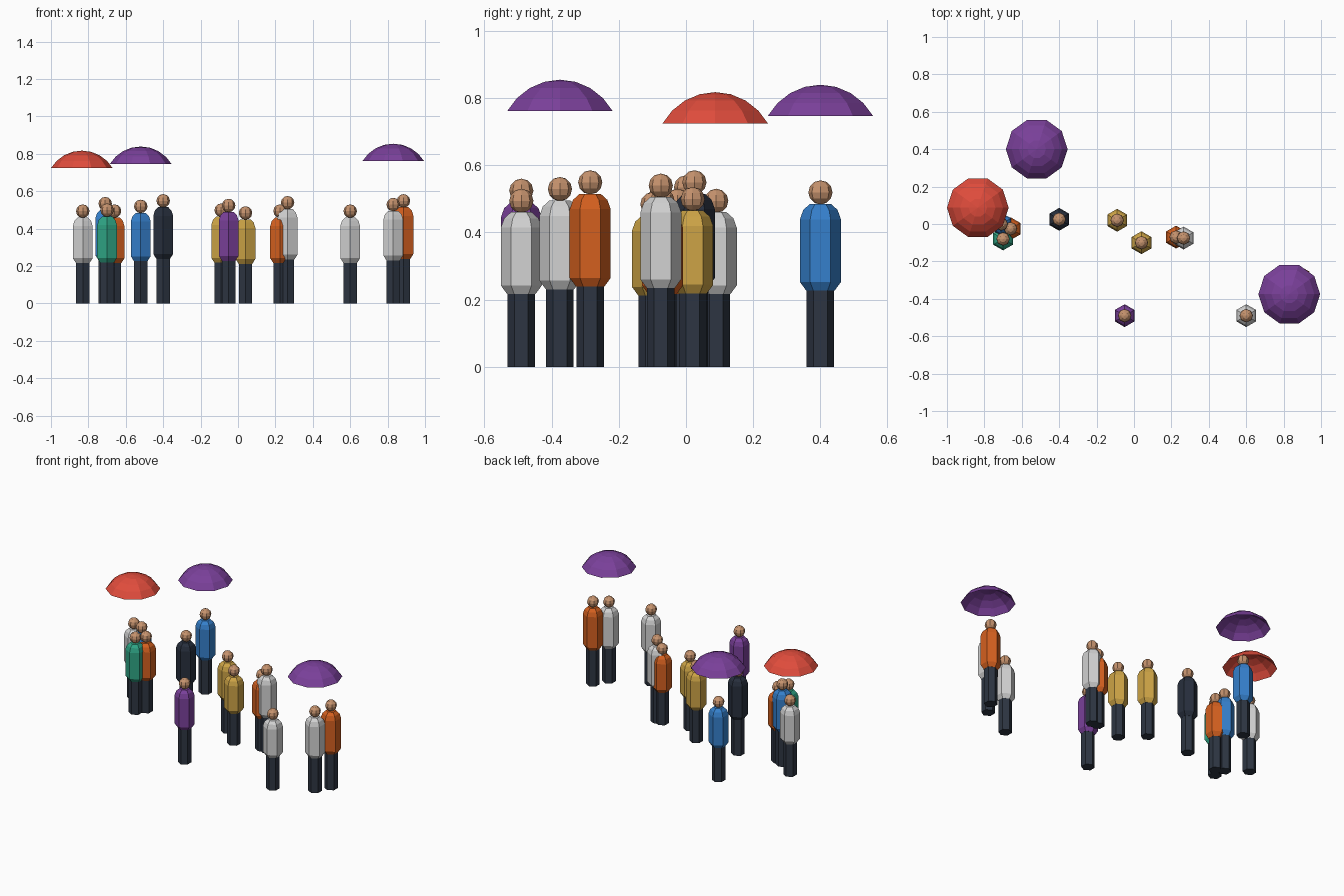
import bpy
import bmesh
from math import sin, cos, pi, radians

cube = bpy.data.objects.get("Cube")
if cube:
    bpy.data.objects.remove(cube, do_unlink=True)


def linear(c):
    return c / 12.92 if c <= 0.04045 else ((c + 0.055) / 1.055) ** 2.4


def material(name, hex_code):
    rgb = [linear(v / 255) for v in bytes.fromhex(hex_code)]
    mat = bpy.data.materials.new(name)
    mat.use_nodes = True
    mat.diffuse_color = (*rgb, 1)
    mat.node_tree.nodes["Principled BSDF"].inputs["Base Color"].default_value = (*rgb, 1)
    return mat


MATS = {name: material(name, code) for name, code in {
    "red": "E04C3C", "purple": "7A409A", "white": "D2D2D2", "teal": "2FA585",
    "orange": "D4601F", "blue": "3580CC", "yellow": "CDA446",
    "navy": "272F3D", "trousers": "2D3542", "skin": "C6936E"}.items()}


def finish(bm, name, mat, location):
    mesh = bpy.data.meshes.new(name)
    bmesh.ops.recalc_face_normals(bm, faces=bm.faces)
    bm.to_mesh(mesh)
    bm.free()
    mesh.materials.append(MATS[mat])
    obj = bpy.data.objects.new(name, mesh)
    obj.location = location
    bpy.context.collection.objects.link(obj)
    return obj


def lathe(name, mat, location, profile, sides, start=0.0, capped=True):
    """Stack polygon rings given as (radius, height); zero radius is a point."""
    bm = bmesh.new()
    rings = []
    for r, z in profile:
        count = sides if r > 0 else 1
        rings.append([bm.verts.new((r * cos(start + 2 * pi * i / sides),
                                    r * sin(start + 2 * pi * i / sides), z))
                      for i in range(count)])
    for low, high in zip(rings, rings[1:]):
        for i in range(sides):
            j = (i + 1) % sides
            if len(high) == 1:
                bm.faces.new((low[i], low[j], high[0]))
            else:
                bm.faces.new((low[i], low[j], high[j], high[i]))
    if capped:
        bm.faces.new(rings[0][::-1])
        bm.faces.new(rings[-1])
    obj = finish(bm, name, mat, location)
    if not capped and obj.data.polygons[0].normal.z < 0:
        obj.data.flip_normals()
    return obj


HEAD = 0.036


def person(label, shirt, x, y, height):
    neck = height - 2 * HEAD + 0.002
    hip = 0.408 * height
    lathe(label + "_legs", "trousers", (x, y, 0),
          [(0.041, 0), (0.041, hip + 0.005)], 6, pi / 2)
    lathe(label + "_torso", shirt, (x, y, 0),
          [(0.042, hip), (0.061, hip + 0.026), (0.061, neck - 0.046),
           (0.051, neck - 0.018), (0.031, neck)], 6, pi / 2)
    bm = bmesh.new()
    bmesh.ops.create_uvsphere(bm, u_segments=8, v_segments=6, radius=HEAD)
    finish(bm, label + "_head", "skin", (x, y, height - HEAD))


def umbrella(label, color, x, y, rim):
    # Shallow open dome, a slice of a sphere
    ball = 0.165 / sin(radians(59))
    steps = 4
    profile = []
    for i in range(steps):
        a = radians(59) * (1 - i / steps)
        profile.append((ball * sin(a), ball * (cos(a) - cos(radians(59)))))
    profile.append((0, ball * (1 - cos(radians(59)))))
    lathe(label + "_umbrella", color, (x, y, rim), profile, 10, 0, capped=False)


# Crowd: shirt colour, x, y, height
CROWD = [
    ("white", -0.83, 0.09, 0.53), ("teal", -0.70, -0.08, 0.535),
    ("orange", -0.66, -0.025, 0.53), ("blue", -0.71, 0.0, 0.57),
    ("blue", -0.52, 0.40, 0.555), ("navy", -0.40, 0.025, 0.585),
    ("yellow", -0.09, 0.02, 0.535), ("purple", -0.05, -0.49, 0.56),
    ("yellow", 0.04, -0.10, 0.52), ("orange", 0.225, -0.07, 0.53),
    ("white", 0.265, -0.075, 0.575), ("white", 0.60, -0.49, 0.53),
    ("white", 0.83, -0.375, 0.565), ("orange", 0.885, -0.285, 0.585),
]
for n, (shirt, x, y, height) in enumerate(CROWD, 1):
    person(f"person_{n}", shirt, x, y, height)

# Umbrellas floating above three of the people
umbrella("west", "red", -0.835, 0.087, 0.724)
umbrella("north", "purple", -0.52, 0.40, 0.746)
umbrella("east", "purple", 0.83, -0.375, 0.761)
